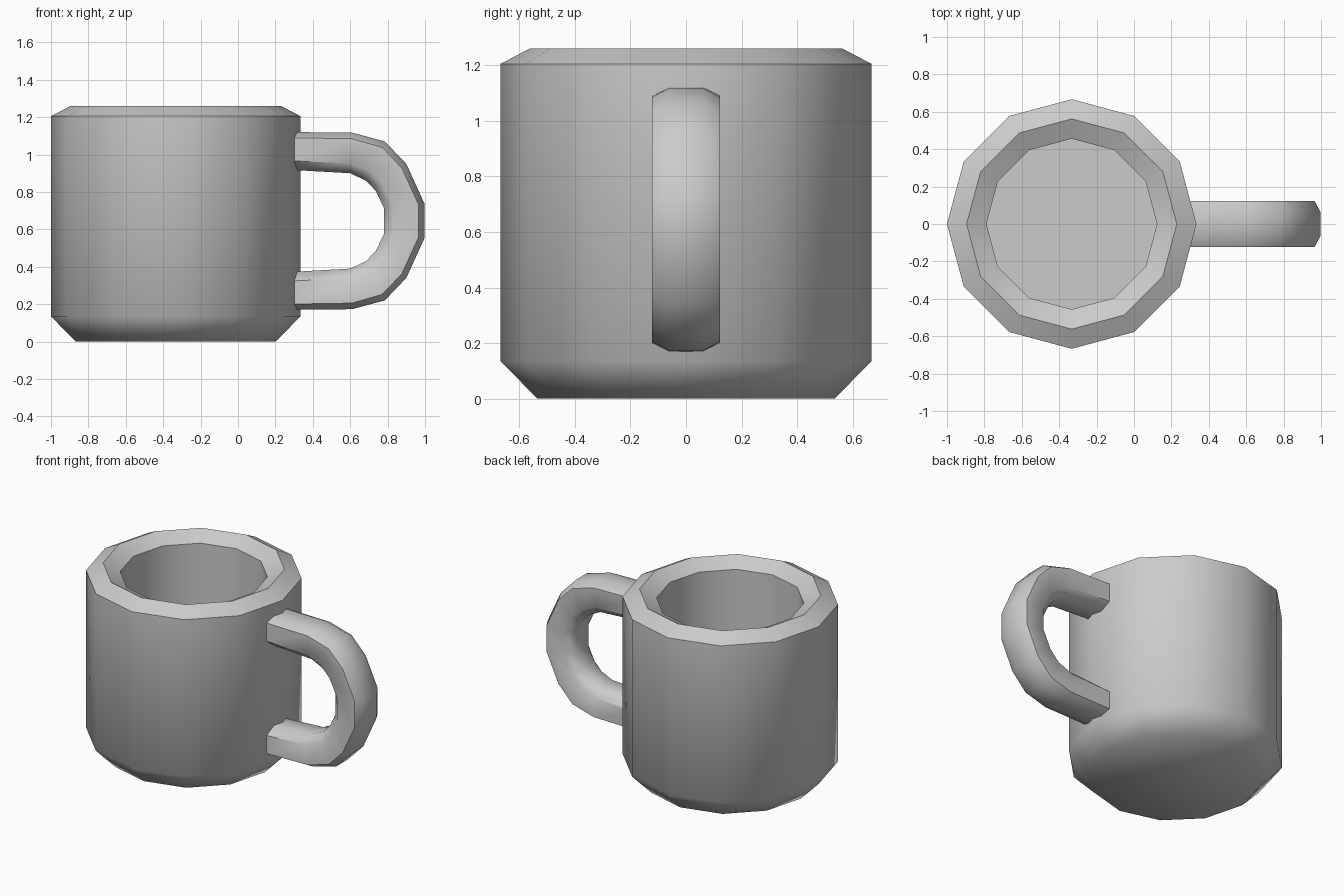
import bpy, bmesh
from math import cos, sin, pi, radians

cube = bpy.data.objects.get("Cube")
if cube:
    bpy.data.objects.remove(cube, do_unlink=True)

grey = bpy.data.materials.new("light_grey")
grey.use_nodes = True
grey.diffuse_color = (0.6, 0.6, 0.6, 1)
grey.node_tree.nodes["Principled BSDF"].inputs["Base Color"].default_value = grey.diffuse_color


def skin(name, rings, closed_ends=True):
    """Bridge a sequence of equal-sized closed rings and cap both ends."""
    bm = bmesh.new()
    loops = [[bm.verts.new(p) for p in ring] for ring in rings]
    n = len(loops[0])
    for a, b in zip(loops, loops[1:]):
        for i in range(n):
            j = (i + 1) % n
            bm.faces.new((a[i], a[j], b[j], b[i]))
    bm.faces.new(loops[0])
    bm.faces.new(loops[-1])
    bmesh.ops.recalc_face_normals(bm, faces=bm.faces)
    mesh = bpy.data.meshes.new(name)
    bm.to_mesh(mesh)
    bm.free()
    mesh.materials.append(grey)
    obj = bpy.data.objects.new(name, mesh)
    bpy.context.collection.objects.link(obj)
    bpy.ops.object.select_all(action='DESELECT')
    obj.select_set(True)
    bpy.context.view_layer.objects.active = obj
    bpy.ops.object.shade_smooth_by_angle(angle=radians(50))
    return obj


# Cup: twelve-sided lathe from base, over the ridged rim, to the inner floor
SIDES, CENTRE_X = 12, -0.333
profile = [(0.535, 0), (0.667, 0.135), (0.667, 1.205),
           (0.562, 1.26), (0.456, 1.205), (0.456, 0.135)]
skin("cup", [[(CENTRE_X + r * cos(2 * pi * i / SIDES), r * sin(2 * pi * i / SIDES), z)
              for i in range(SIDES)] for r, z in profile])

# Handle: bevelled section swept between an outer and an inner rail,
# rails given for the upper half and mirrored about the middle height
MID_Z = 0.645
outer = [(0.28, 1.12), (0.61, 1.117), (0.785, 1.07), (0.9, 0.95), (0.998, 0.735)]
inner = [(0.28, 0.918), (0.6, 0.9), (0.685, 0.86), (0.737, 0.805), (0.78, 0.715)]
section = [(0, 0.063), (0.15, 0.123), (0.76, 0.123), (1, 0.063)]
section += [(t, -y) for t, y in reversed(section)]


def mirrored(rail):
    return rail + [(x, 2 * MID_Z - z) for x, z in reversed(rail)]


skin("handle", [[(ox + (ix - ox) * t, y, oz + (iz - oz) * t) for t, y in section]
                for (ox, oz), (ix, iz) in zip(mirrored(outer), mirrored(inner))])
